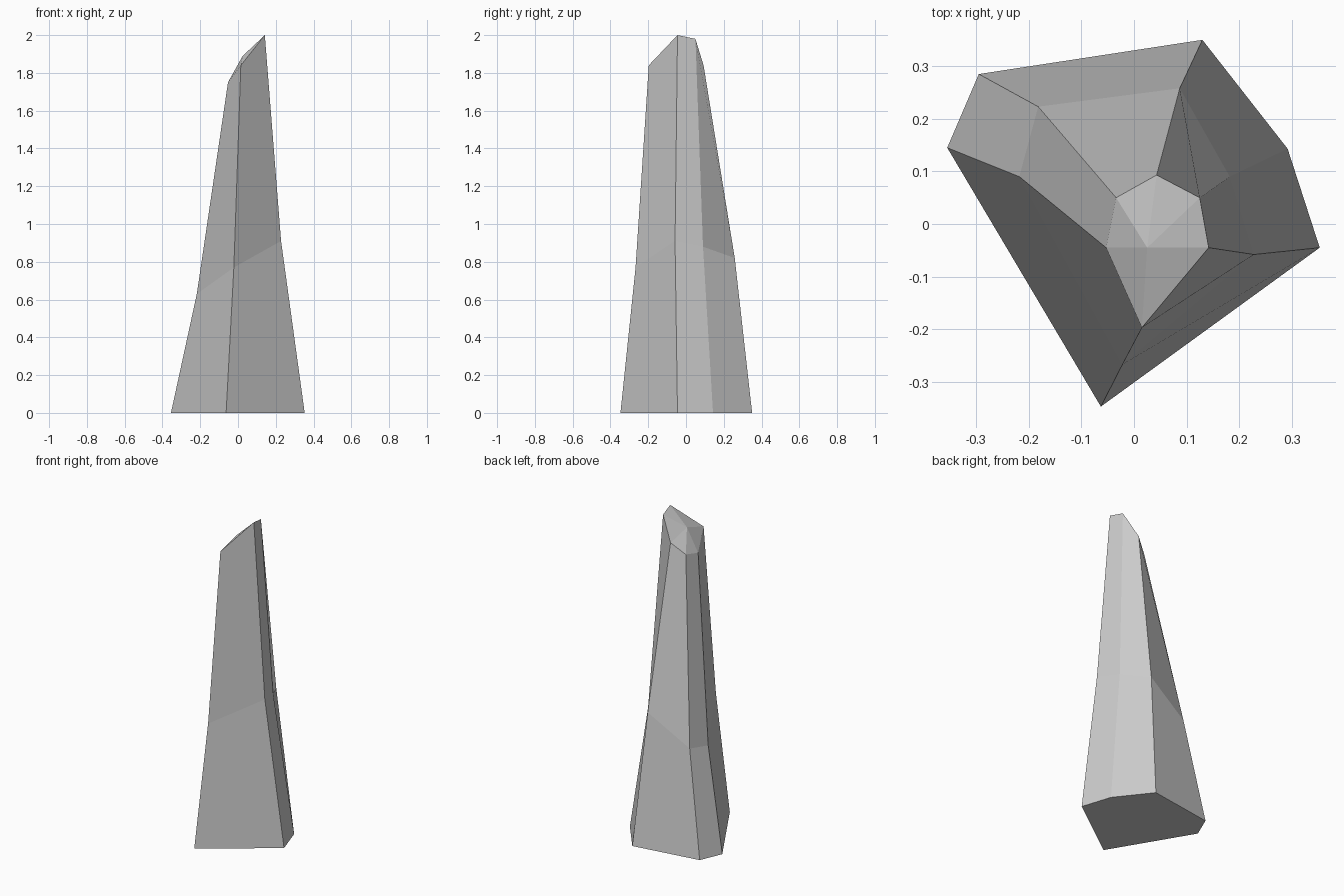
import bpy
import bmesh

if "Cube" in bpy.data.objects:
    bpy.data.objects.remove(bpy.data.objects["Cube"])

# Three six-sided rings: footprint, slanted waist, chipped slanted top
base = [(-.355, .145, 0), (-.295, .285, 0), (.13, .35, 0),
        (.292, .143, 0), (.353, -.045, 0), (-.063, -.347, 0)]
waist = [(-.218, .09, .63), (-.182, .223, .65), (.087, .258, .82),
         (.182, .09, .88), (.228, -.058, .91), (-.022, -.267, .77)]
top = [(-.053, -.045, 1.75), (-.034, .05, 1.77), (.043, .093, 1.84),
       (.125, .05, 1.98), (.142, -.045, 2.0), (.015, -.197, 1.84)]

bm = bmesh.new()
rings = [[bm.verts.new(p) for p in ring] for ring in (base, waist, top)]
n = len(base)

# Side facets
for lower, upper in zip(rings, rings[1:]):
    for i in range(n):
        j = (i + 1) % n
        bm.faces.new((lower[i], lower[j], upper[j], upper[i]))

# Flat underside and faceted top around a raised centre point
bm.faces.new(rings[0])
peak = bm.verts.new((.025, -.045, 1.89))
for i in range(n):
    bm.faces.new((rings[2][i], rings[2][(i + 1) % n], peak))

bmesh.ops.recalc_face_normals(bm, faces=bm.faces)
mesh = bpy.data.meshes.new("stone_pillar")
bm.to_mesh(mesh)
bm.free()
pillar = bpy.data.objects.new("stone_pillar", mesh)
bpy.context.collection.objects.link(pillar)
